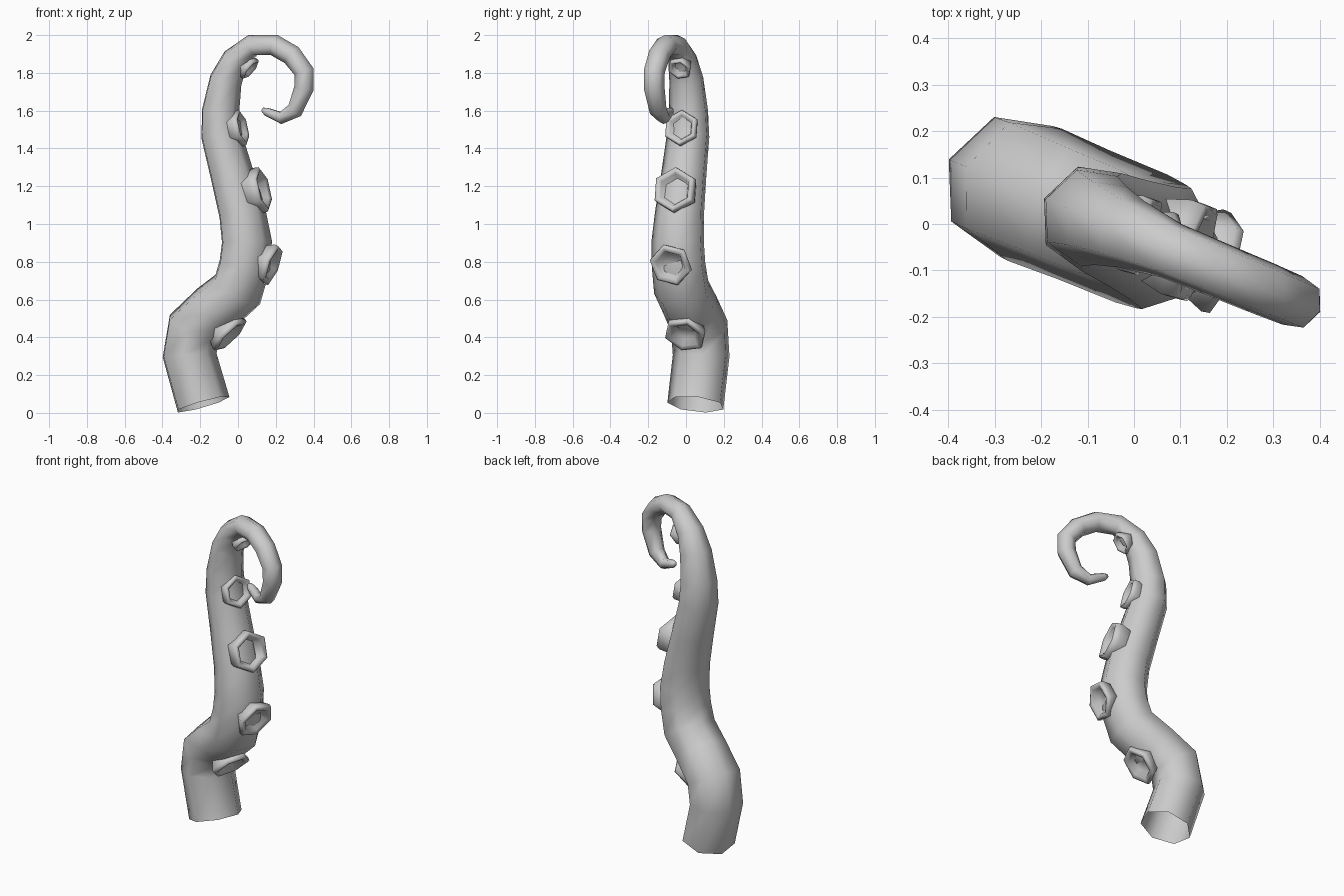
import bpy, bmesh
from math import cos, sin, pi, radians
from mathutils import Vector

if "Cube" in bpy.data.objects:
    bpy.data.objects.remove(bpy.data.objects["Cube"])

SLOPE = -0.41                       # the bend lies in a vertical plane turned about z
D = Vector((1, SLOPE, 0)).normalized()
B = D.cross(Vector((0, 0, 1)))      # plane normal


def skin(name, rings, cap_start, cap_end):
    """Join rings of equal vertex count into a smooth tube."""
    bm = bmesh.new()
    vr = [[bm.verts.new(p) for p in ring] for ring in rings]
    for a, b in zip(vr, vr[1:]):
        n = len(a)
        for i in range(n):
            j = (i + 1) % n
            bm.faces.new((a[i], a[j], b[j], b[i]))
    if cap_start:
        bm.faces.new(vr[0][::-1])
    if cap_end:
        bm.faces.new(vr[-1])
    bmesh.ops.recalc_face_normals(bm, faces=bm.faces)
    me = bpy.data.meshes.new(name)
    bm.to_mesh(me)
    bm.free()
    for p in me.polygons:
        p.use_smooth = True
    ob = bpy.data.objects.new(name, me)
    bpy.context.collection.objects.link(ob)
    return ob


# Tentacle: centre line (x, z) and radius, seven-sided, open at the base
path = [(-.188, .045, .147), (-.262, .305, .148), (-.24, .445, .15), (-.13, .545, .146),
        (-.008, .65, .145), (.03, .78, .14), (.042, .905, .137), (.018, 1.06, .128),
        (-.037, 1.265, .118), (-.092, 1.47, .111), (-.096, 1.6, .102), (-.068, 1.76, .089),
        (-.018, 1.865, .075), (.075, 1.945, .06), (.195, 1.945, .058), (.287, 1.892, .057),
        (.352, 1.805, .055), (.352, 1.72, .054), (.303, 1.603, .045), (.228, 1.562, .033),
        (.15, 1.595, .023), (.13, 1.606, .012)]
pts = [Vector((x, SLOPE * (x + .06), z)) for x, z, r in path]
rings = []
for i, c in enumerate(pts):
    segs = [(pts[k + 1] - pts[k]).normalized() for k in (i - 1, i) if 0 <= k < len(pts) - 1]
    t = sum(segs, Vector()).normalized()
    out = Vector((0, 0, 1)) * t.dot(D) - D * t.z       # outer side of the curl
    rings.append([c + path[i][2] * (out * cos(a) + 1.05 * B * sin(a))
                  for a in (2 * pi * k / 7 for k in range(7))])
skin("tentacle", rings, False, True)

# Suckers: six-sided cups (rim centre, facing direction, radius, height, turn in degrees)
suckers = [((-.035, -.008, .405), (.68, -.24, -.69), .118, .08, 8),
           ((.19, -.085, .778), (.90, -.28, -.34), .117, .085, 45),
           ((.14, -.065, 1.185), (.93, -.30, .22), .124, .14, 30),
           ((.028, -.03, 1.512), (.92, -.30, .22), .098, .095, 30),
           ((.07, -.037, 1.815), (.72, -.27, -.60), .066, .07, 10)]
profile = [(.74, -1), (.99, -.28), (.97, -.05), (.86, 0), (.7, -.08), (.5, -.5)]
for n, (c, d, r, h, turn) in enumerate(suckers):
    d = Vector(d).normalized()
    u = Vector((0, 0, 1)).cross(d).normalized()
    v = d.cross(u)
    skin(f"sucker_{n + 1}",
         [[Vector(c) + d * (q * h) + r * p * (u * cos(a) + v * sin(a))
           for a in (pi / 3 * k + radians(turn) for k in range(6))] for p, q in profile],
         True, True)
